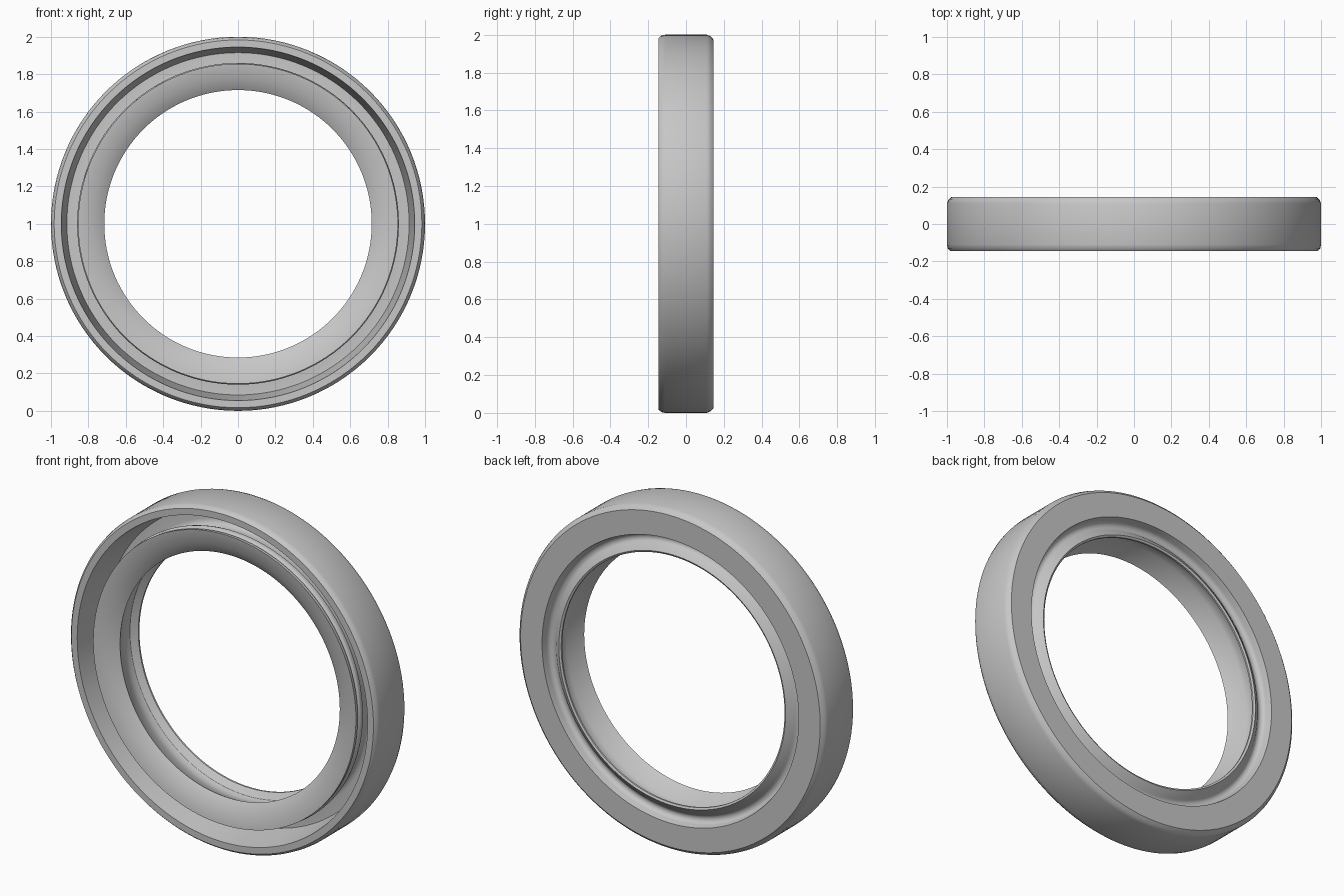
import bpy, bmesh, math
from mathutils import Vector

cube = bpy.data.objects.get("Cube")
if cube:
    bpy.data.objects.remove(cube)

grey = bpy.data.materials.new("light grey")
grey.use_nodes = True
COLOUR = (0.57, 0.57, 0.57, 1)
grey.diffuse_color = COLOUR
grey.node_tree.nodes["Principled BSDF"].inputs["Base Color"].default_value = COLOUR


def lathe(name, profile, steps=128):
    """Spin a closed (radius, y) profile about the y axis."""
    bm = bmesh.new()
    verts = [bm.verts.new((r, y, 1)) for r, y in profile]
    edges = [bm.edges.new((a, b)) for a, b in zip(verts, verts[1:] + verts[:1])]
    bmesh.ops.spin(bm, geom=verts + edges, cent=Vector((0, 0, 1)), axis=Vector((0, 1, 0)),
                   angle=math.tau, steps=steps, use_merge=True)
    bmesh.ops.remove_doubles(bm, verts=bm.verts, dist=0.0002)
    bmesh.ops.recalc_face_normals(bm, faces=bm.faces)
    mesh = bpy.data.meshes.new(name)
    bm.to_mesh(mesh)
    bm.free()
    mesh.materials.append(grey)
    obj = bpy.data.objects.new(name, mesh)
    bpy.context.collection.objects.link(obj)
    bpy.ops.object.select_all(action="DESELECT")
    obj.select_set(True)
    bpy.context.view_layer.objects.active = obj
    bpy.ops.object.shade_smooth_by_angle(angle=math.radians(30))
    return obj


def arc(r, y, radius, start, end, count):
    """Points on an arc in the profile plane, angles in degrees."""
    angles = [math.radians(start + (end - start) * i / count) for i in range(count + 1)]
    return [(r + radius * math.cos(a), y + radius * math.sin(a)) for a in angles]


# Outer casing with softened rims and a tapered channel at the front
casing = [(0.975, 0.145), (0.992, 0.13), (1.0, 0.11), (1.0, -0.11), (0.996, -0.13),
          (0.983, -0.145), (0.945, -0.145), (0.915, 0.07)]
# Flexible waist, spring seat and the two sealing lips
flex_waist = arc(0.85, 0.03, 0.04, 90, 180, 5) + [(0.81, -0.03)]
spring_seat = arc(0.835, -0.075, 0.025, 120, 240, 6)
main_lip = [(0.853, -0.105), (0.855, -0.125), (0.775, -0.115), (0.715, -0.075), (0.765, 0.02)]
dust_lip = [(0.77, 0.06), (0.762, 0.085), (0.727, 0.112), (0.727, 0.122), (0.738, 0.128)]
back_groove = arc(0.8, 0.115, 0.028, 210, 360, 7) + [(0.835, 0.145)]
lathe("seal_body", casing + flex_waist + spring_seat + main_lip + dust_lip + back_groove)

# Ring spring held in the seat of the main lip
lathe("garter_spring", arc(0.836, -0.075, 0.024, 0, 330, 11))
